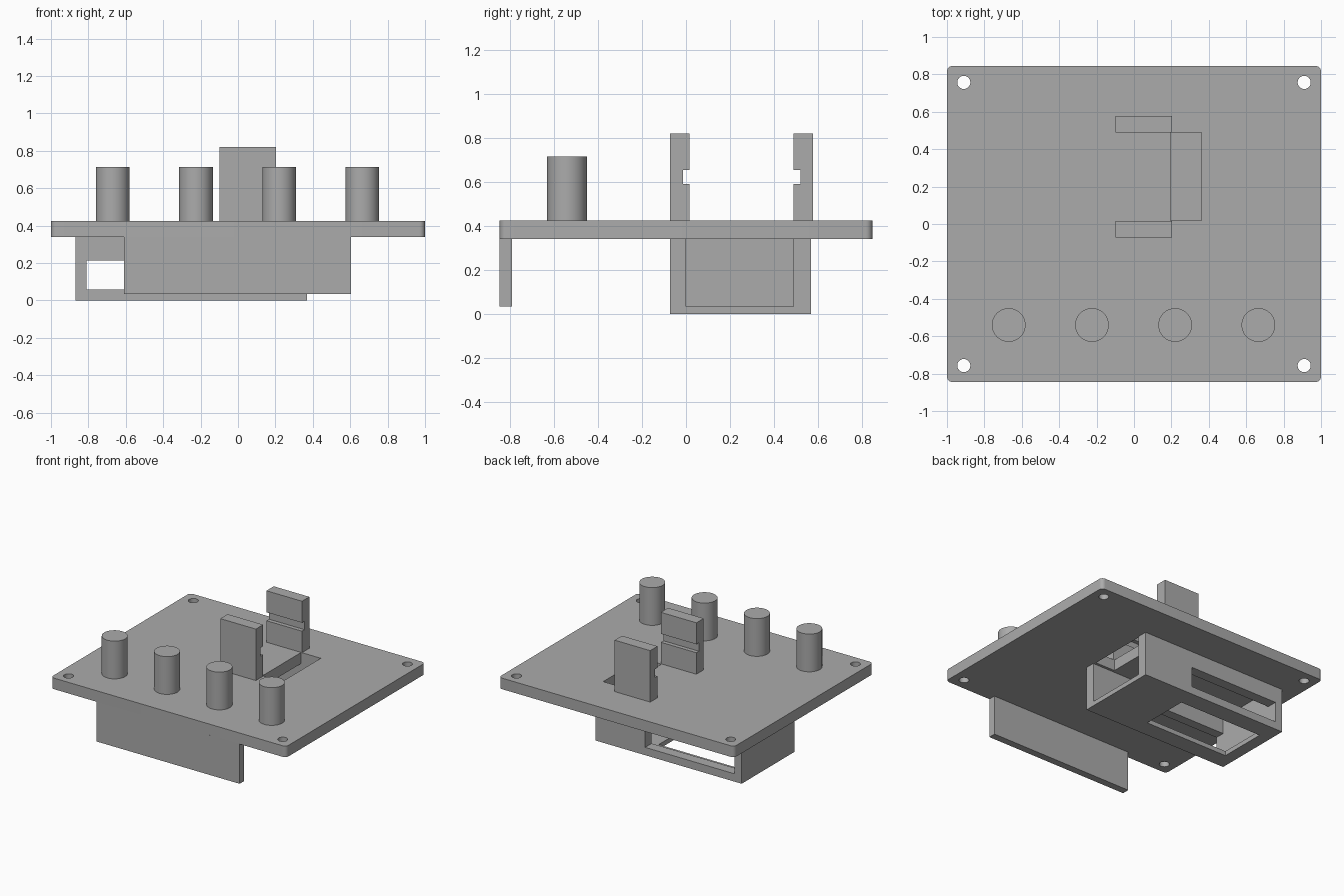
import bpy, bmesh
from math import radians

default = bpy.data.objects.get("Cube")
if default:
    bpy.data.objects.remove(default, do_unlink=True)

GREY = (0.41, 0.41, 0.41, 1)
grey = bpy.data.materials.new("plain_grey")
grey.use_nodes = True
grey.diffuse_color = GREY
grey.node_tree.nodes["Principled BSDF"].inputs["Base Color"].default_value = GREY


def box(name, x, y, z):
    """Box between the given (low, high) limits on each axis."""
    mesh = bpy.data.meshes.new(name)
    bm = bmesh.new()
    bmesh.ops.create_cube(bm, size=1)
    for v in bm.verts:
        v.co = [lim[0] if c < 0 else lim[1] for c, lim in zip(v.co, (x, y, z))]
    bm.to_mesh(mesh)
    bm.free()
    ob = bpy.data.objects.new(name, mesh)
    bpy.context.collection.objects.link(ob)
    mesh.materials.append(grey)
    return ob


def cylinder(name, x, y, z, radius):
    bpy.ops.mesh.primitive_cylinder_add(
        vertices=48, radius=radius, depth=z[1] - z[0],
        location=(x, y, sum(z) / 2))
    ob = bpy.context.object
    ob.name = name
    ob.data.materials.append(grey)
    return ob


def activate(ob):
    bpy.ops.object.select_all(action='DESELECT')
    ob.select_set(True)
    bpy.context.view_layer.objects.active = ob


def smooth(ob):
    activate(ob)
    bpy.ops.object.shade_smooth_by_angle(angle=radians(30))


def cut(ob, cutters):
    activate(ob)
    for cutter in cutters:
        mod = ob.modifiers.new("cut", 'BOOLEAN')
        mod.operation = 'DIFFERENCE'
        mod.solver = 'EXACT'
        mod.object = cutter
        bpy.ops.object.modifier_apply(modifier=mod.name)
        bpy.data.objects.remove(cutter, do_unlink=True)


BOTTOM, TOP = 0.34, 0.425

# Base plate with rounded corners, screw holes and a slot
plate = box("base_plate", (-1, 1), (-0.845, 0.845), (BOTTOM, TOP))
bm = bmesh.new()
bm.from_mesh(plate.data)
uprights = [e for e in bm.edges
            if abs(e.verts[0].co.z - e.verts[1].co.z) > 0.01]
bmesh.ops.bevel(bm, geom=uprights, offset=0.03, segments=6, profile=0.5,
                affect='EDGES')
bm.to_mesh(plate.data)
bm.free()
holes = [cylinder("screw_hole", sx * 0.91, sy * 0.757, (0.2, 0.6), 0.035)
         for sx in (-1, 1) for sy in (-1, 1)]
slot = box("slot", (0.195, 0.362), (0.02, 0.488), (0.2, 0.6))
cut(plate, holes + [slot])
smooth(plate)

# Row of round posts
for i in range(4):
    post = cylinder("post_%d" % (i + 1), -0.67 + i * 0.445, -0.54,
                    (TOP, 0.715), 0.09)
    smooth(post)

# Pair of upright clips with grooves on their inner faces
front_clip = box("front_clip", (-0.1, 0.202), (-0.072, 0.017), (TOP, 0.82))
cut(front_clip, [box("groove", (-0.3, 0.4), (-0.014, 0.1), (0.59, 0.655))])
back_clip = box("back_clip", (-0.1, 0.202), (0.488, 0.577), (TOP, 0.82))
cut(back_clip, [box("groove", (-0.3, 0.4), (0.4, 0.519), (0.59, 0.655))])

# Front skirt below the plate
box("front_skirt", (-0.61, 0.605), (-0.845, -0.79), (0.035, BOTTOM))

# Tray below the plate: open end, side windows and floor opening
tray = box("lower_tray", (-0.87, 0.37), (-0.072, 0.567), (0, BOTTOM))
cut(tray, [
    box("cavity", (-0.81, 0.6), (0, 0.488), (0.035, 0.5)),
    box("side_windows", (-0.81, -0.05), (-0.3, 0.8), (0.06, 0.215)),
    box("floor_opening", (-0.78, -0.07), (0.06, 0.43), (-0.2, 0.1)),
])
